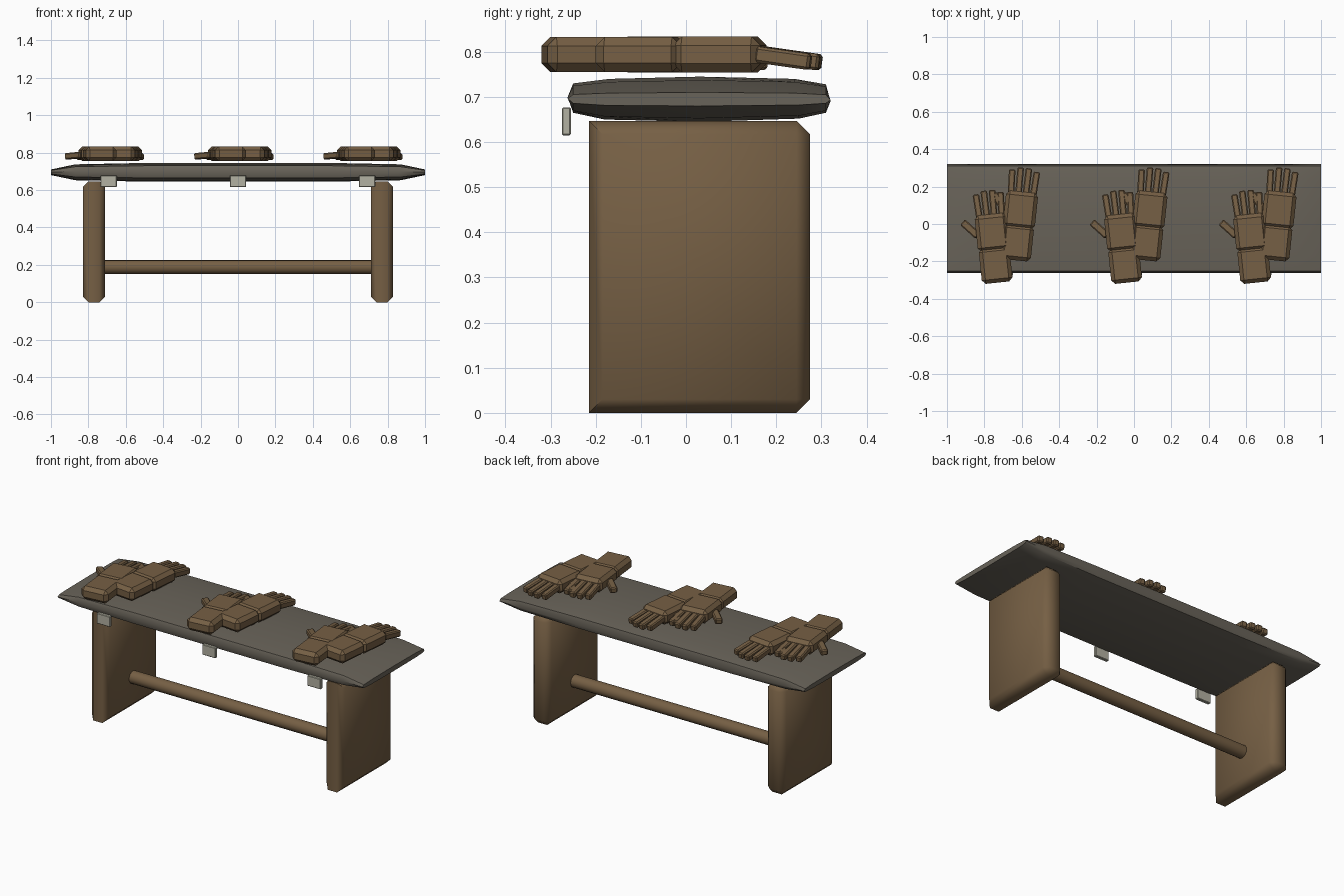
import bpy, bmesh
from math import radians
from mathutils import Matrix, Vector

cube = bpy.data.objects.get("Cube")
if cube:
    bpy.data.objects.remove(cube)


def material(name, rgb):
    m = bpy.data.materials.new(name)
    m.use_nodes = True
    m.diffuse_color = (*rgb, 1)
    m.node_tree.nodes["Principled BSDF"].inputs["Base Color"].default_value = (*rgb, 1)
    return m


BROWN = material("warm brown", (0.18, 0.115, 0.058))
GREY = material("dull grey", (0.14, 0.125, 0.10))
PALE = material("pale metal", (0.45, 0.44, 0.36))


def finish(name, bm, mat, smooth=None):
    bmesh.ops.recalc_face_normals(bm, faces=bm.faces)
    mesh = bpy.data.meshes.new(name)
    bm.to_mesh(mesh)
    bm.free()
    mesh.materials.append(mat)
    ob = bpy.data.objects.new(name, mesh)
    bpy.context.collection.objects.link(ob)
    if smooth:
        bpy.ops.object.select_all(action="DESELECT")
        ob.select_set(True)
        bpy.context.view_layer.objects.active = ob
        bpy.ops.object.shade_smooth_by_angle(angle=radians(smooth))
    return ob


def add_box(bm, centre, size, bevel=0, turn=0, tilt=0, keep=lambda e: True):
    """Box with chamfered edges, tilted about x, turned about z."""
    part = bmesh.new()
    bmesh.ops.create_cube(part, size=1)
    bmesh.ops.scale(part, vec=size, verts=part.verts)
    if bevel:
        bmesh.ops.bevel(part, geom=[e for e in part.edges if keep(e)], offset=bevel,
                        segments=1, affect="EDGES")
    part.transform(Matrix.Translation(centre) @ Matrix.Rotation(radians(turn), 4, "Z")
                   @ Matrix.Rotation(radians(tilt), 4, "X"))
    temp = bpy.data.meshes.new("temp")
    part.to_mesh(temp)
    part.free()
    bm.from_mesh(temp)
    bpy.data.meshes.remove(temp)


# Padded top: one rounded cross-section lofted along x, pinched at the ends
PROFILE = [(-0.262, 0.70), (-0.25, 0.73), (-0.17, 0.74), (0.03, 0.745), (0.24, 0.74), (0.31, 0.728),
           (0.32, 0.69), (0.31, 0.665), (0.25, 0.652), (0.03, 0.645), (-0.18, 0.65), (-0.25, 0.665)]
bm = bmesh.new()
rings = []
for x, thick in ((-1, 0.3), (-0.87, 0.85), (-0.5, 1), (0.5, 1), (0.87, 0.85), (1, 0.3)):
    rings.append([bm.verts.new((x, y, 0.695 + (z - 0.695) * thick)) for y, z in PROFILE])
for a, b in zip(rings, rings[1:]):
    for i in range(len(a)):
        j = (i + 1) % len(a)
        bm.faces.new((a[i], a[j], b[j], b[i]))
bm.faces.new(rings[0])
bm.faces.new(rings[-1])
finish("padded_top", bm, GREY, 50)


# Slab legs; the front edges along x stay square
def leg_edge(e):
    a, b = (v.co for v in e.verts)
    return not (abs(a.x - b.x) > 0.01 and a.y < 0)


for side, name in ((1, "left_leg"), (-1, "right_leg")):
    bm = bmesh.new()
    add_box(bm, (side * 0.77, 0.03, 0.3235), (0.12, 0.49, 0.647), 0.03, keep=leg_edge)
    finish(name, bm, BROWN, 50)

# Round crossbar
bm = bmesh.new()
bmesh.ops.create_cone(bm, cap_ends=True, segments=16, radius1=0.037, radius2=0.037, depth=1.46,
                      matrix=Matrix.Translation((0, 0.03, 0.188)) @ Matrix.Rotation(radians(90), 4, "Y"))
finish("crossbar", bm, BROWN, 40)


# Glove pointing to +y, thumb on -x, origin at the palm centre
def glove(name, x, y, turn):
    bm = bmesh.new()
    add_box(bm, (0, 0, 0), (0.172, 0.195, 0.08), 0.02)
    add_box(bm, (0, -0.175, 0), (0.165, 0.19, 0.078), 0.02)
    for i, length in enumerate((0.125, 0.14, 0.14, 0.125)):
        add_box(bm, ((i - 1.5) * 0.042, 0.085 + length / 2, -0.008), (0.035, length, 0.036),
                0.006, turn=(1.5 - i) * 2, tilt=-8)
    add_box(bm, (-0.115, 0.03, -0.01), (0.04, 0.11, 0.034), 0.006, turn=42, tilt=-4)
    ob = finish(name, bm, BROWN, 25)
    ob.location = Vector((x, y, 0.794))
    ob.rotation_euler.z = radians(turn)


# Three stations: a pair of gloves and a clip on the front edge each
for place, x in (("right", -0.692), ("middle", 0), ("left", 0.69)):
    glove(place + "_front_glove", x - 0.066, -0.045, 6)
    glove(place + "_rear_glove", x + 0.085, 0.075, -6)
    bm = bmesh.new()
    add_box(bm, (x, -0.265, 0.646), (0.088, 0.02, 0.062), 0.003)
    finish(place + "_clip", bm, PALE)
